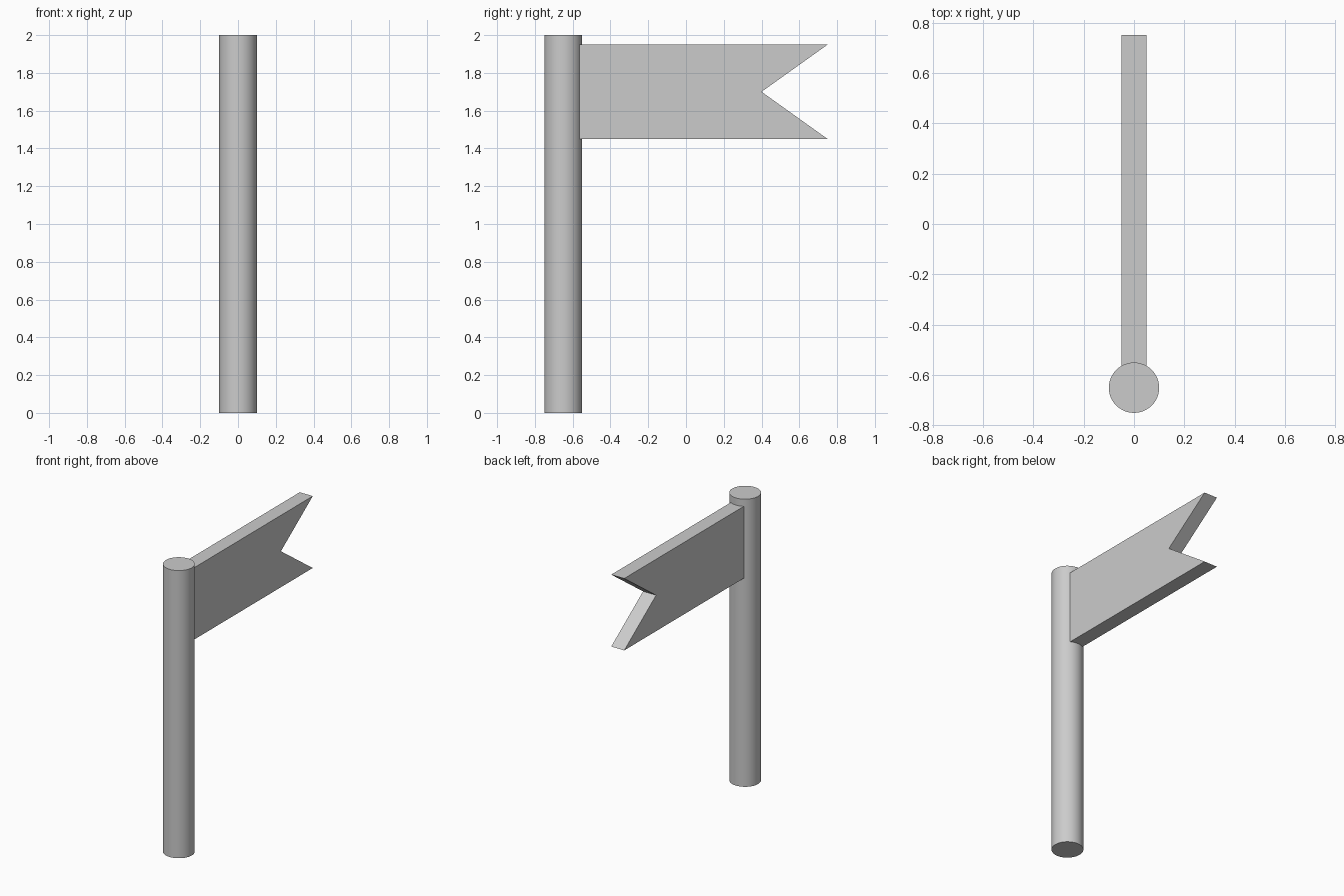
import bpy
import bmesh

if "Cube" in bpy.data.objects:
    bpy.data.objects.remove(bpy.data.objects["Cube"])

# Pole: smooth round post
bpy.ops.mesh.primitive_cylinder_add(vertices=48, radius=0.1, depth=2, location=(0, -0.65, 1))
pole = bpy.context.object
pole.name = "pole"
bpy.ops.object.shade_smooth_by_angle()

# Flag: swallow-tailed profile (y, z), extruded along x, rooted inside the pole
profile = [(-0.65, 1.45), (0.75, 1.45), (0.40, 1.70), (0.75, 1.95), (-0.65, 1.95)]
thickness = 0.1
bm = bmesh.new()
face = bm.faces.new([bm.verts.new((-thickness / 2, y, z)) for y, z in profile])
extruded = bmesh.ops.extrude_face_region(bm, geom=[face])["geom"]
bmesh.ops.translate(bm, vec=(thickness, 0, 0),
                    verts=[g for g in extruded if isinstance(g, bmesh.types.BMVert)])
bmesh.ops.recalc_face_normals(bm, faces=bm.faces)
mesh = bpy.data.meshes.new("flag")
bm.to_mesh(mesh)
bm.free()
flag = bpy.data.objects.new("flag", mesh)
bpy.context.collection.objects.link(flag)
